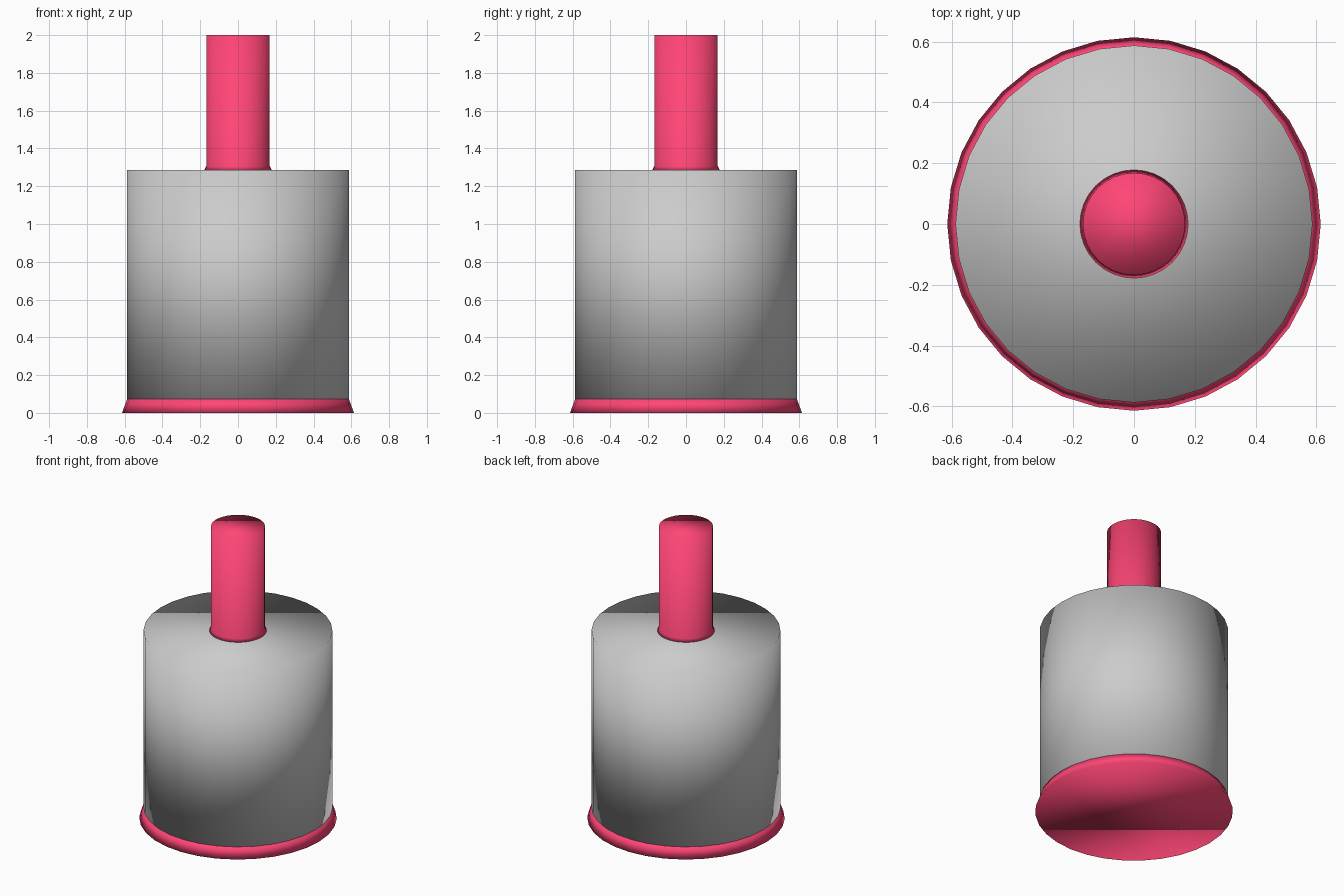
import bpy, bmesh
from math import cos, sin, tau

if "Cube" in bpy.data.objects:
    bpy.data.objects.remove(bpy.data.objects["Cube"])

SIDES = 32

red = bpy.data.materials.new("red")
red.diffuse_color = (1.0, 0.06, 0.18, 1.0)
red.use_nodes = True
red.node_tree.nodes["Principled BSDF"].inputs["Base Color"].default_value = red.diffuse_color


def turned(name, profile, material=None):
    """Closed round solid from (radius, height) pairs, bottom to top."""
    bm = bmesh.new()
    rings = [[bm.verts.new((r * cos(tau * i / SIDES), r * sin(tau * i / SIDES), z))
              for i in range(SIDES)] for r, z in profile]
    for low, high in zip(rings, rings[1:]):
        for i in range(SIDES):
            j = (i + 1) % SIDES
            bm.faces.new((low[i], low[j], high[j], high[i]))
    bm.faces.new(rings[0][::-1])
    bm.faces.new(rings[-1])
    for face in bm.faces:
        face.smooth = True
    mesh = bpy.data.meshes.new(name)
    bm.to_mesh(mesh)
    bm.free()
    obj = bpy.data.objects.new(name, mesh)
    bpy.context.collection.objects.link(obj)
    if material:
        mesh.materials.append(material)
    return obj


# Flared foot
turned("base_flange", [(0.614, 0.0), (0.587, 0.074)], red)

# Main drum
turned("body", [(0.587, 0.074), (0.587, 1.286)])

# Upright stem with a small flared collar at its foot
turned("stem", [(0.178, 1.286), (0.168, 1.306), (0.168, 2.0)], red)
